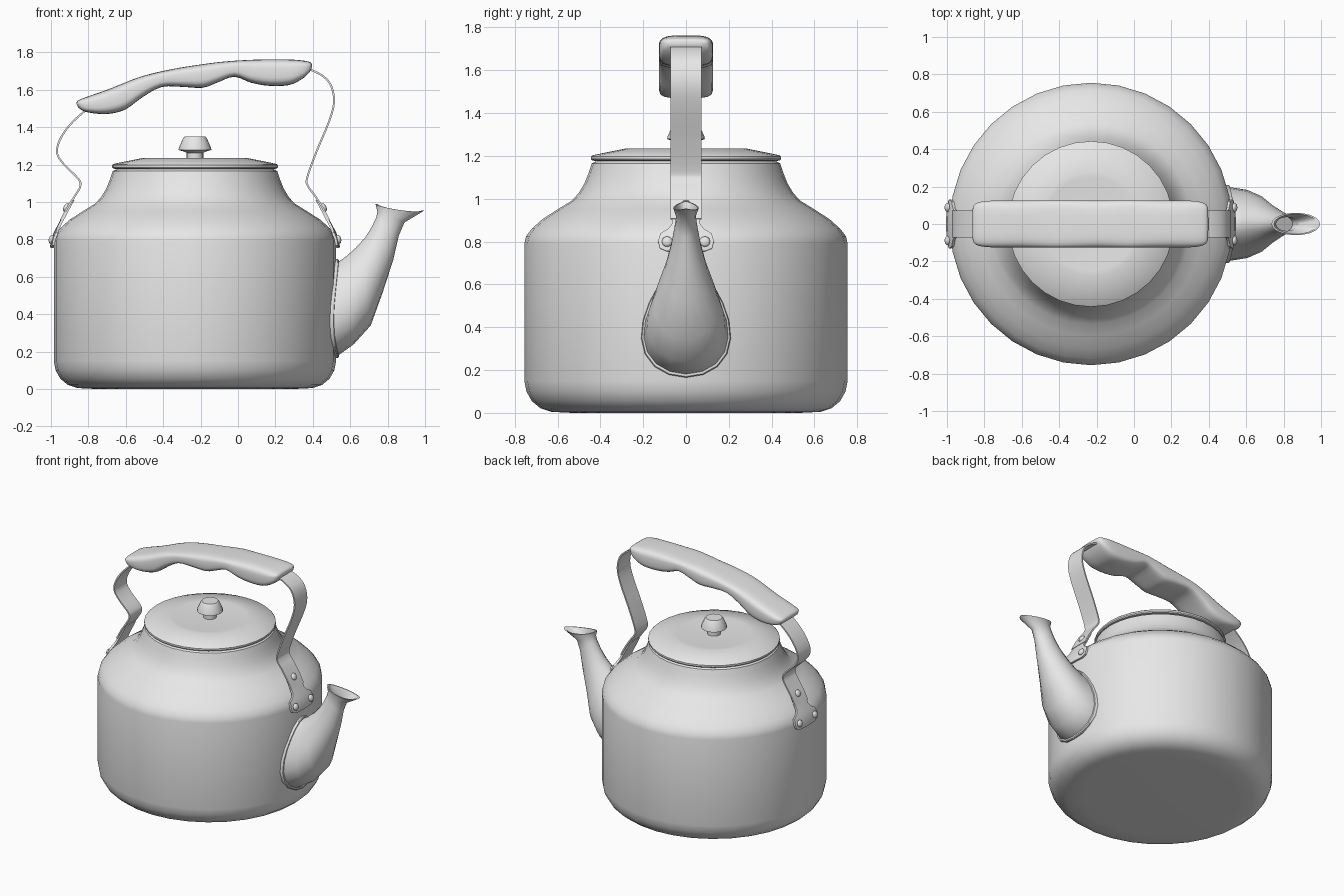
import bpy, bmesh
from math import sin, cos, pi, sqrt, copysign
from mathutils import Vector

if "Cube" in bpy.data.objects:
    bpy.data.objects.remove(bpy.data.objects["Cube"])

GREY = bpy.data.materials.new("plain grey")
GREY.use_nodes = True
GREY.diffuse_color = (0.8, 0.8, 0.8, 1)
GREY.node_tree.nodes["Principled BSDF"].inputs["Base Color"].default_value = (0.8, 0.8, 0.8, 1)

CX = -0.23      # axis of the pot
R = 0.755       # pot radius


def finish(obj, angle=35):
    obj.data.materials.clear()
    obj.data.materials.append(GREY)
    bpy.ops.object.select_all(action='DESELECT')
    obj.select_set(True)
    bpy.context.view_layer.objects.active = obj
    bpy.ops.object.shade_smooth_by_angle(angle=angle * pi / 180)
    return obj


def loft(name, rings, angle=35, caps=True):
    """Skin a list of equal closed rings and close both ends."""
    bm = bmesh.new()
    loops = [[bm.verts.new(p) for p in ring] for ring in rings]
    n = len(loops[0])
    for a, b in zip(loops, loops[1:]):
        for i in range(n):
            j = (i + 1) % n
            bm.faces.new((a[i], a[j], b[j], b[i]))
    if caps:
        bm.faces.new(loops[0])
        bm.faces.new(loops[-1])
    bmesh.ops.recalc_face_normals(bm, faces=bm.faces)
    mesh = bpy.data.meshes.new(name)
    bm.to_mesh(mesh)
    bm.free()
    obj = bpy.data.objects.new(name, mesh)
    bpy.context.collection.objects.link(obj)
    return finish(obj, angle)


def lathe(name, profile, sides=32, angle=35):
    turn = [2 * pi * i / sides for i in range(sides)]
    return loft(name, [[(CX + r * cos(a), r * sin(a), z) for a in turn]
                       for r, z in profile], angle)


def smooth(points, steps=4):
    """Catmull-Rom curve through points of any dimension."""
    p = [Vector(q) for q in points]
    p = [2 * p[0] - p[1]] + p + [2 * p[-1] - p[-2]]
    out = []
    for a, b, c, d in zip(p, p[1:], p[2:], p[3:]):
        for k in range(steps):
            t = k / steps
            out.append(0.5 * (2 * b + (c - a) * t + (2 * a - 5 * b + 4 * c - d) * t * t
                              + (3 * b - a - 3 * c + d) * t ** 3))
    return out + [p[-2]]


def strip(name, path, thick, bend=0.0, cols=6):
    """Metal band along (x, z, half width) points, optionally bent round the pot."""
    rings = []
    for i, q in enumerate(path):
        d = Vector(path[min(i + 1, len(path) - 1)][:2]) - Vector(path[max(i - 1, 0)][:2])
        nrm = Vector((-d.y, d.x)).normalized() * thick / 2
        ring = []
        for s in (1, -1):
            for k in range(cols + 1):
                y = s * q[2] * (2 * k / cols - 1)
                ring.append((q[0] + s * nrm.x - bend * y * y, y, q[1] + s * nrm.y))
        rings.append(ring)
    return loft(name, rings)


# Pot
lathe("pot_body", [(0.53, 0), (0.63, 0.005), (0.68, 0.022), (0.72, 0.055), (0.745, 0.10),
                   (R, 0.15), (R, 0.45), (R, 0.79), (0.747, 0.825), (0.72, 0.86), (0.67, 0.905),
                   (0.60, 0.95), (0.535, 0.99), (0.502, 1.025), (0.475, 1.07), (0.455, 1.12),
                   (0.44, 1.165), (0.425, 1.172), (0.42, 1.18)])
# Lid with a shallow cone and a flat middle
lathe("lid", [(0.40, 1.175), (0.437, 1.178), (0.443, 1.185), (0.443, 1.197), (0.437, 1.203),
              (0.28, 1.235), (0.25, 1.235), (0.20, 1.23)])
lathe("lid_knob", [(0.045, 1.225), (0.045, 1.262), (0.055, 1.268), (0.088, 1.278),
                   (0.086, 1.29), (0.064, 1.34), (0.056, 1.35)], 16)

# Spout: each section is upper point, lower point, half width, teardrop amount
SECTIONS = [(0.54, 0.68, 0.55, 0.18, 0.19, 0.3), (0.58, 0.71, 0.62, 0.24, 0.175, 0.3),
            (0.63, 0.755, 0.71, 0.34, 0.145, 0.25), (0.68, 0.81, 0.775, 0.52, 0.10, 0.15),
            (0.715, 0.865, 0.83, 0.69, 0.07, 0.05), (0.74, 0.92, 0.86, 0.82, 0.053, 0),
            (0.745, 0.95, 0.89, 0.89, 0.046, 0), (0.735, 0.99, 0.995, 0.953, 0.06, 0)]
SIDES = 20


def spout_ring(section, scale=1.0, dip=0.0):
    xu, zu, xl, zl, w, k = section
    ring = []
    for i in range(SIDES):
        a = 2 * pi * i / SIDES
        c = cos(a) * scale
        ring.append(((xu + xl) / 2 + (xu - xl) / 2 * c, w * scale * sin(a) * (1 - k * cos(a)),
                     (zu + zl) / 2 + (zu - zl) / 2 * c - dip * abs(sin(a))))
    return ring


def on_pot(ring, offset):
    return [(CX + sqrt(R * R - y * y) + offset, y, z) for x, y, z in ring]


base = SECTIONS[0]
rings = [on_pot(spout_ring(base), -0.02), on_pot(spout_ring(base), 0.012)]
rings += [spout_ring(s) for s in SECTIONS[1:-1]]
rings += [spout_ring(SECTIONS[-1], 1, 0.015), spout_ring(SECTIONS[-1], 0.9, 0.015),
          spout_ring(SECTIONS[-2], 0.8), spout_ring(SECTIONS[-3], 0.8)]
loft("spout", rings, 40)
loft("spout_collar", [on_pot(spout_ring(base, s), o) for s, o in
                      ((1.06, -0.01), (1.06, 0.009), (1.04, 0.014), (0.96, 0.014), (0.96, -0.01))],
     caps=False)

# Lugs and rivets, mirrored across the pot axis
LUG = [(0.538, 0.755, 0.09), (0.537, 0.768, 0.122), (0.533, 0.80, 0.13), (0.518, 0.835, 0.12),
       (0.506, 0.858, 0.082), (0.494, 0.88, 0.066), (0.46, 0.945, 0.064), (0.43, 1.0, 0.06),
       (0.422, 1.013, 0.04)]
RIVETS = [(0.537, -0.088, 0.80, 1.35), (0.537, 0.088, 0.80, 1.35), (0.458, 0, 0.97, 1.1)]
for side, label in ((1, "left"), (-1, "right")):
    strip(label + "_lug", [(CX + side * (x - CX), z, w) for x, z, w in LUG], 0.014, side * 0.65)
    for n, (x, y, z, tilt) in enumerate(RIVETS):
        bpy.ops.mesh.primitive_uv_sphere_add(segments=12, ring_count=8, radius=0.025,
                                             location=(CX + side * (x - CX), y, z),
                                             rotation=(0, side * tilt, 0))
        rivet = bpy.context.object
        rivet.name = f"{label}_rivet_{n + 1}"
        rivet.scale.z = 0.6
        finish(rivet)

# Bent straps running from the lugs into the grip
STRAPS = {"left": [(0.486, 0.905), (0.452, 0.97), (0.41, 1.035), (0.374, 1.085), (0.37, 1.13),
                   (0.42, 1.27), (0.483, 1.42), (0.512, 1.52), (0.505, 1.60), (0.47, 1.66),
                   (0.39, 1.705), (0.30, 1.71)],
          "right": [(-0.946, 0.905), (-0.912, 0.97), (-0.87, 1.035), (-0.843, 1.085),
                    (-0.855, 1.125), (-0.93, 1.20), (-0.967, 1.26), (-0.953, 1.33),
                    (-0.90, 1.41), (-0.82, 1.485), (-0.74, 1.54)]}
for label, path in STRAPS.items():
    strip(label + "_strap", smooth([(x, z, 0.072) for x, z in path]), 0.01, cols=2)

# Grip with finger grooves: upper point, lower point, half width
GRIP = [(-0.864, 1.525, -0.855, 1.505, 0.085), (-0.855, 1.543, -0.82, 1.483, 0.112),
        (-0.80, 1.565, -0.75, 1.471, 0.124), (-0.70, 1.60, -0.68, 1.472, 0.126),
        (-0.62, 1.632, -0.60, 1.495, 0.126), (-0.53, 1.667, -0.51, 1.56, 0.126),
        (-0.43, 1.694, -0.41, 1.614, 0.126), (-0.31, 1.718, -0.30, 1.615, 0.126),
        (-0.20, 1.735, -0.19, 1.61, 0.126), (-0.11, 1.747, -0.11, 1.638, 0.126),
        (-0.02, 1.755, -0.02, 1.669, 0.126), (0.07, 1.76, 0.07, 1.637, 0.126),
        (0.17, 1.763, 0.17, 1.62, 0.126), (0.27, 1.762, 0.27, 1.624, 0.126),
        (0.34, 1.757, 0.335, 1.652, 0.122), (0.385, 1.748, 0.375, 1.685, 0.108),
        (0.397, 1.733, 0.393, 1.71, 0.085)]


def rounded(v):
    return copysign(abs(v) ** 0.5, v)


rings = []
for xu, zu, xl, zl, w in smooth(GRIP, 3):
    ring = []
    for i in range(24):
        a = 2 * pi * (i + 0.5) / 24
        c, s = rounded(cos(a)), rounded(sin(a))
        ring.append(((xu + xl) / 2 + (xu - xl) / 2 * c, w * s, (zu + zl) / 2 + (zu - zl) / 2 * c))
    rings.append(ring)
loft("handle_grip", rings, 50)
